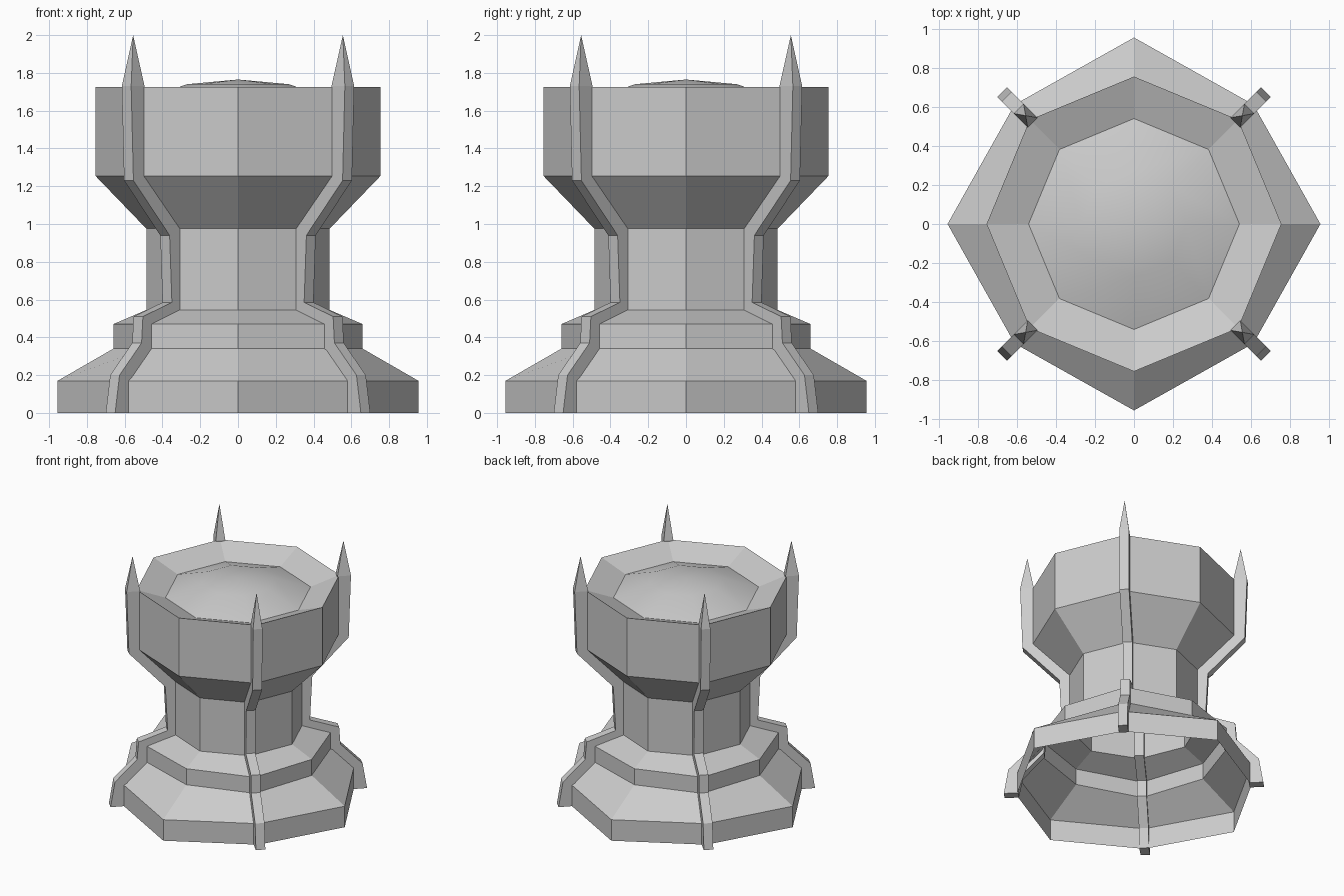
import bpy, bmesh, math

if "Cube" in bpy.data.objects:
    bpy.data.objects.remove(bpy.data.objects["Cube"])


def make_object(name, bm, smooth=False):
    bmesh.ops.recalc_face_normals(bm, faces=bm.faces)
    mesh = bpy.data.meshes.new(name)
    bm.to_mesh(mesh)
    bm.free()
    for p in mesh.polygons:
        p.use_smooth = smooth
    ob = bpy.data.objects.new(name, mesh)
    bpy.context.collection.objects.link(ob)
    return ob


def octagon_shell(name, profile, apex=None, smooth=False):
    """profile: (radius on the axes, radius on the diagonals, z)"""
    bm = bmesh.new()
    rings = []
    for r_axis, r_diag, z in profile:
        ring = []
        for i in range(8):
            r = r_diag if i % 2 else r_axis
            a = i * math.pi / 4
            ring.append(bm.verts.new((r * math.cos(a), r * math.sin(a), z)))
        rings.append(ring)
    for lo, hi in zip(rings, rings[1:]):
        for i in range(8):
            j = (i + 1) % 8
            bm.faces.new((lo[i], lo[j], hi[j], hi[i]))
    if apex is not None:
        top = bm.verts.new((0, 0, apex))
        for i in range(8):
            bm.faces.new((rings[-1][i], rings[-1][(i + 1) % 8], top))
    return make_object(name, bm, smooth)


def corner_fin(name, angle, inner, outer, tip, half):
    """Rib of quad sections following the body, ending in a spike."""
    bm = bmesh.new()
    c, s = math.cos(angle), math.sin(angle)

    def vert(r, w, z):
        return bm.verts.new((r * c - w * s, r * s + w * c, z))

    sections = [[vert(ri, -half, zi), vert(ro, -half, zo),
                 vert(ro, half, zo), vert(ri, half, zi)]
                for (ri, zi), (ro, zo) in zip(inner, outer)]
    bm.faces.new(sections[0])
    for lo, hi in zip(sections, sections[1:]):
        for i in range(4):
            j = (i + 1) % 4
            bm.faces.new((lo[i], lo[j], hi[j], hi[i]))
    top = vert(tip[0], 0, tip[1])
    for i in range(4):
        bm.faces.new((sections[-1][i], sections[-1][(i + 1) % 4], top))
    return make_object(name, bm)


# Hollow body: stepped base, neck, flared head and dished rim (open underneath)
octagon_shell("body", [
    (0.955, 0.865, 0.0), (0.955, 0.865, 0.17),
    (0.66, 0.70, 0.34), (0.66, 0.70, 0.47),
    (0.485, 0.485, 0.545), (0.485, 0.485, 0.975),
    (0.755, 0.755, 1.255), (0.755, 0.755, 1.725),
    (0.54, 0.54, 1.645)])

# Shallow smooth dome in the rim
octagon_shell("dome", [(0.54, 0.54, 1.645), (0.27, 0.27, 1.74)],
              apex=1.765, smooth=True)

# Four diagonal fins with spikes
inner = [(0.85, 0.0), (0.82, 0.15), (0.66, 0.33), (0.65, 0.455),
         (0.43, 0.54), (0.45, 0.98), (0.72, 1.27), (0.735, 1.73)]
outer = [(0.955, 0.0), (0.922, 0.20), (0.757, 0.37), (0.747, 0.51),
         (0.53, 0.585), (0.547, 0.94), (0.818, 1.23), (0.835, 1.73)]
for k in range(4):
    corner_fin(f"fin_{k + 1}", math.pi / 4 + k * math.pi / 2,
               inner, outer, (0.785, 2.0), 0.035)
